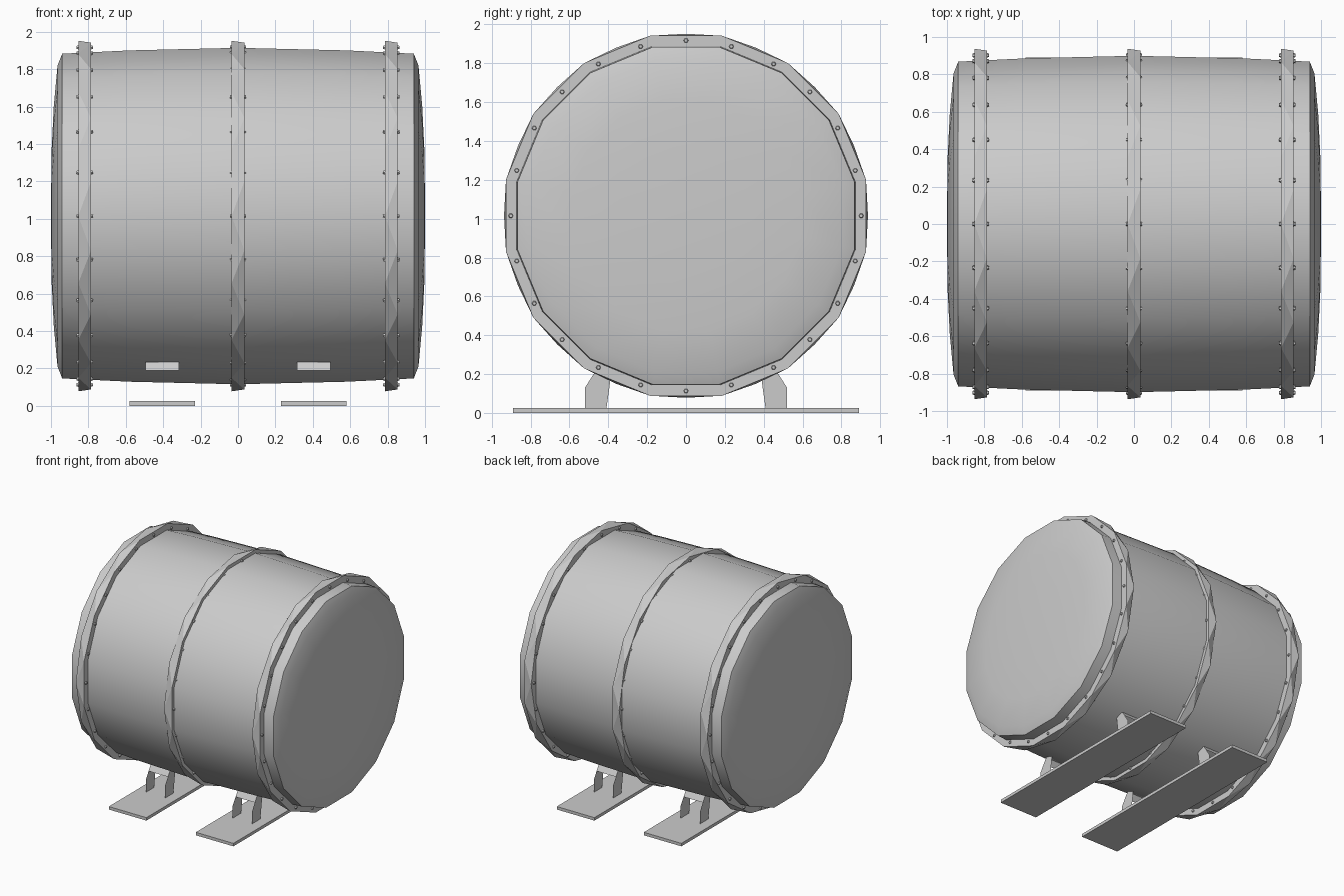
import bpy, bmesh
from math import sin, cos, pi, radians
from mathutils import Matrix

if "Cube" in bpy.data.objects:
    bpy.data.objects.remove(bpy.data.objects["Cube"])

CZ = 1.015   # height of the barrel axis
N = 16       # sides around the barrel


def finish(name, bm, smooth=None, recalc=True):
    if recalc:
        bmesh.ops.recalc_face_normals(bm, faces=bm.faces)
    me = bpy.data.meshes.new(name)
    bm.to_mesh(me)
    bm.free()
    ob = bpy.data.objects.new(name, me)
    bpy.context.collection.objects.link(ob)
    if smooth:
        bpy.ops.object.select_all(action='DESELECT')
        ob.select_set(True)
        bpy.context.view_layer.objects.active = ob
        bpy.ops.object.shade_smooth_by_angle(angle=radians(smooth))
    return ob


def ring(bm, x, r, shift):
    return [bm.verts.new((x, r * cos(2 * pi * (k + shift) / N),
                          CZ + r * sin(2 * pi * (k + shift) / N))) for k in range(N)]


def bridge(bm, a, b):
    for k in range(N):
        j = (k + 1) % N
        bm.faces.new((a[k], a[j], b[j], b[k]))


def twisted(bm, a, b):
    # triangle strip between rings offset by half a step
    for k in range(N):
        j = (k + 1) % N
        bm.faces.new((a[k], a[j], b[k]))
        bm.faces.new((a[j], b[j], b[k]))


# barrel body with bulging sides and domed ends
half = [(.58, .903), (.94, .885), (.965, .82), (.985, .6), (.997, .35)]
profile = [(-x, r) for x, r in reversed(half)] + [(0, .917)] + half
bm = bmesh.new()
rings = [ring(bm, x, r, .5) for x, r in profile]
for a, b in zip(rings, rings[1:]):
    bridge(bm, a, b)
for rg, x in ((rings[0], -1), (rings[-1], 1)):
    tip = bm.verts.new((x, 0, CZ))
    for k in range(N):
        bm.faces.new((rg[k], rg[(k + 1) % N], tip))
finish("barrel_body", bm, 40)

# faceted hoops and the rivets on both faces of each hoop
for label, cx, inner in (("left", -.82, .875), ("middle", 0, .895), ("right", .82, .875)):
    bm = bmesh.new()
    w = .034
    oa, ob_ = ring(bm, cx - w, .937, 0), ring(bm, cx + w, .945, .5)
    ia, ib = ring(bm, cx - w, inner, 0), ring(bm, cx + w, inner, .5)
    twisted(bm, oa, ob_)
    twisted(bm, ia, ib)
    bridge(bm, oa, ia)
    bridge(bm, ob_, ib)
    finish(label + "_hoop", bm)

    bm = bmesh.new()
    for k in range(24):
        t = 2 * pi * k / 24
        for s in (-1, 1):
            m = Matrix.Translation((cx + s * .034, .902 * cos(t), CZ + .902 * sin(t)))
            m = m @ Matrix.Rotation(s * pi / 2, 4, 'Y')
            bmesh.ops.create_cone(bm, cap_ends=True, segments=6, radius1=.016,
                                  radius2=.009, depth=.02, matrix=m)
    finish(label + "_hoop_rivets", bm)

# stand: two flat base plates, each with paired leg sheets front and back
leg = [(.41, .02), (.52, .02), (.52, .13), (.482, .19), (.452, .235), (.38, .235)]
for label, cx in (("left", -.405), ("right", .405)):
    bm = bmesh.new()
    bmesh.ops.create_cube(bm, size=1, matrix=Matrix.Translation((cx, 0, .0125))
                          @ Matrix.Diagonal((.35, 1.78, .025, 1)))
    finish(label + "_base_plate", bm)

    for side, s in (("front", -1), ("back", 1)):
        bm = bmesh.new()
        sheets = [[bm.verts.new((cx + dx, s * y, z)) for y, z in leg] for dx in (-.09, .09)]
        for sh in sheets:
            bm.faces.new(sh)
        a, b = sheets
        bm.faces.new((a[3], b[3], b[4], a[4]))   # upper contact strip
        bm.faces.new((a[4], b[4], b[5], a[5]))
        finish(label + "_" + side + "_leg", bm)
